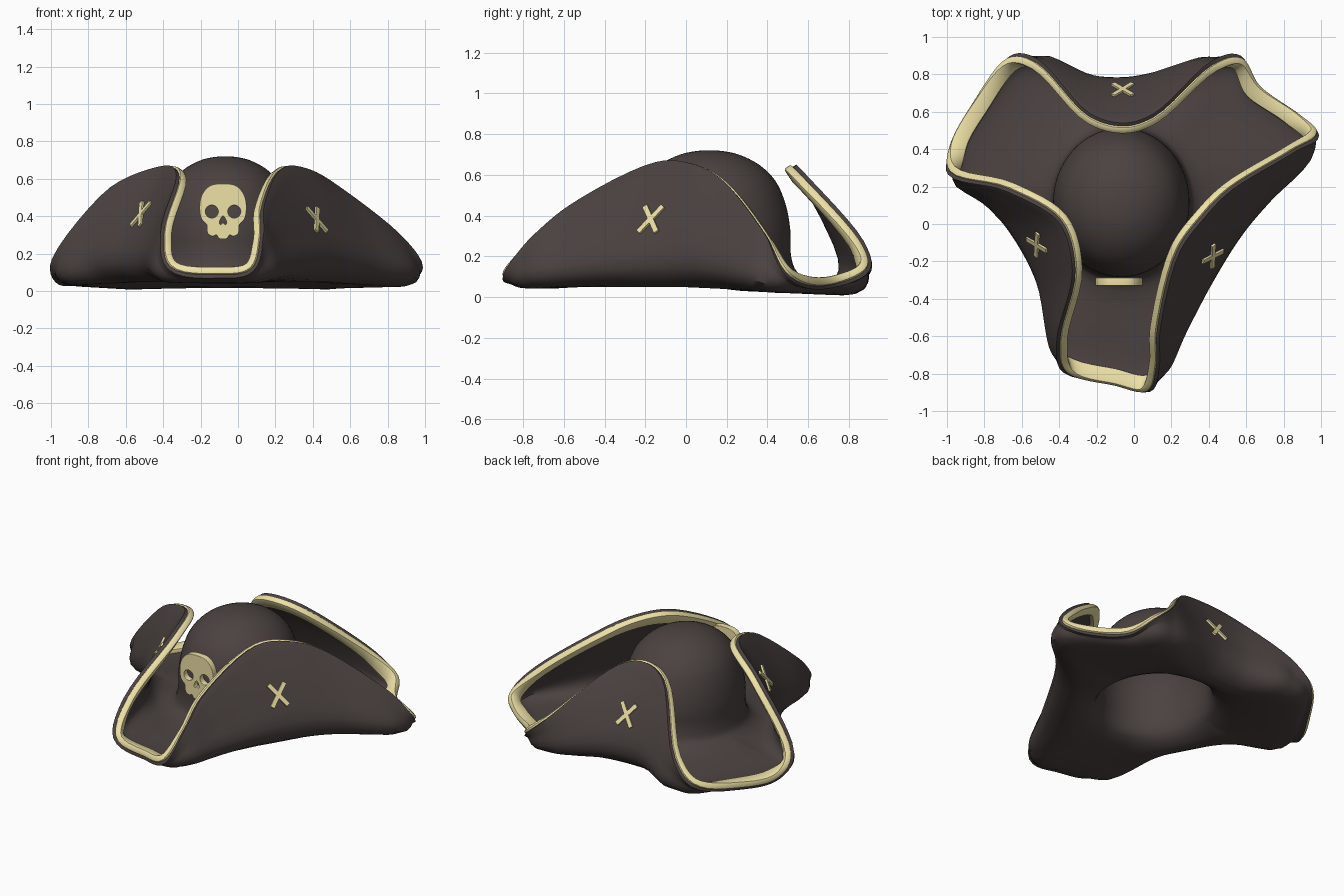
import bpy, math
from mathutils import Vector, Matrix
from mathutils.bvhtree import BVHTree

if "Cube" in bpy.data.objects:
    bpy.data.objects.remove(bpy.data.objects["Cube"])


def material(name, rgb):
    m = bpy.data.materials.new(name)
    m.diffuse_color = (*rgb, 1)
    m.use_nodes = True
    m.node_tree.nodes["Principled BSDF"].inputs["Base Color"].default_value = m.diffuse_color
    return m


FELT = material("dark_felt", (0.07, 0.055, 0.052))
GOLD = material("pale_gold", (0.85, 0.75, 0.38))


def spline(pts, n, closed=False):
    """Centripetal Catmull-Rom through points of any dimension."""
    pts = [Vector(p) for p in pts]
    if closed:
        p = [pts[-1]] + pts + pts[:2]
    else:
        p = [2 * pts[0] - pts[1]] + pts + [2 * pts[-1] - pts[-2]]
    out = []
    for k in range(len(p) - 3):
        q = p[k:k + 4]
        t = [0.0]
        for a, b in zip(q, q[1:]):
            t.append(t[-1] + max((b - a).length, 1e-5) ** 0.5)
        for s in range(n):
            u = t[1] + (t[2] - t[1]) * s / n
            lv = q
            for d in (1, 2):
                lv = [lv[i] * ((t[i + d] - u) / (t[i + d] - t[i]))
                      + lv[i + 1] * ((u - t[i]) / (t[i + d] - t[i])) for i in range(len(lv) - 1)]
            f = (u - t[1]) / (t[2] - t[1])
            out.append(lv[0] * (1 - f) + lv[1] * f)
    if not closed:
        out.append(pts[-1])
    return out


def finish(ob, mat, angle=40):
    bpy.ops.object.select_all(action='DESELECT')
    ob.select_set(True)
    bpy.context.view_layer.objects.active = ob
    ob.data.materials.append(mat)
    bpy.ops.object.convert(target='MESH')
    bpy.ops.object.shade_smooth_by_angle(angle=math.radians(angle))
    return ob


def loft(name, cols, mat, thick, offset, bevel):
    """Closed band of columns, thickened into a shell."""
    n, m = len(cols), len(cols[0])
    faces = [(i * m + j, i * m + j + 1, (i + 1) % n * m + j + 1, (i + 1) % n * m + j)
             for i in range(n) for j in range(m - 1)]
    me = bpy.data.meshes.new(name)
    me.from_pydata([tuple(v) for c in cols for v in c], [], faces)
    ob = bpy.data.objects.new(name, me)
    bpy.context.collection.objects.link(ob)
    w = ob.modifiers.new("weld", 'WELD')
    w.merge_threshold = 0.0001
    s = ob.modifiers.new("shell", 'SOLIDIFY')
    s.thickness, s.offset = thick, offset
    b = ob.modifiers.new("round", 'BEVEL')
    b.width, b.segments, b.limit_method, b.angle_limit = bevel, 2, 'ANGLE', math.radians(60)
    return finish(ob, mat)


# Brim guide: rim x, y, z and fold x, y, anticlockwise from the front left
KEYS = [
    (-.38, -.62, .31, -.42, -.64), (-.35, -.78, .14, -.37, -.77), (-.10, -.85, .105, -.10, -.83),
    (.06, -.88, .13, .08, -.87), (.105, -.75, .28, .16, -.76), (.11, -.56, .44, .26, -.54),
    (.22, -.13, .655, .47, -.16), (.35, .05, .645, .58, .00), (.50, .20, .56, .71, .15),
    (.83, .40, .30, .91, .35), (.96, .49, .14, .97, .48), (.87, .58, .085, .86, .57),
    (.66, .73, .085, .65, .73), (.57, .87, .15, .56, .87), (.43, .84, .27, .40, .86),
    (.11, .56, .59, .08, .77), (-.05, .51, .64, -.05, .75), (-.24, .56, .59, -.22, .76),
    (-.53, .85, .25, -.50, .87), (-.67, .87, .13, -.66, .87), (-.85, .64, .07, -.84, .63),
    (-.97, .42, .08, -.95, .42), (-.97, .29, .18, -.97, .28), (-.66, .20, .55, -.75, .11),
    (-.38, .03, .66, -.60, -.08), (-.30, -.24, .61, -.49, -.30)]
# Crown profile: radius factor, height
CROWN = [(0, .72), (.15, .717), (.35, .70), (.6, .65), (.8, .57), (.92, .46), (.98, .33), (.99, .2), (1.06, .125)]
CX, CY, RX, RY = -.068, .115, .37, .405

hat_cols, trim_cols = [], []
for k in spline(KEYS, 6, True):
    rim = Vector((k[0], k[1], k[2] * .985))
    fold = Vector((k[3], k[4], .065 + .14 * k[2]))
    # Low corners slope gently, so their fold sits further in than the rim
    inward = Vector((CX - fold.x, CY - fold.y, 0)).normalized()
    fold += inward * .075 * max(0, min(1, 1.35 - k[2] / .22))
    mid = (rim + fold) / 2
    a = math.atan2(mid.y - CY, mid.x - CX)
    col = [Vector((CX + RX * f * math.cos(a), CY + RY * f * math.sin(a), z)) for f, z in CROWN]
    low = col[-1].lerp(fold, .6)
    low.z = .085 - .05 * max(0, low.y)
    fold.z -= .03 * max(0, fold.y)
    out = Vector((fold.x - rim.x, fold.y - rim.y, 0))
    if out.length > 1e-4:
        out.normalize()
    half = mid + out * .07 * max(0, rim.z - fold.z - .1)
    path = spline(col + [low, fold, half, rim], 4)
    hat_cols.append(path)
    # Trim follows the last stretch of the brim's inner face
    strip, left = [rim], .075
    for p, q in zip(path[::-1], path[-2::-1]):
        d = (q - p).length
        strip.append(p.lerp(q, min(1, left / d)) if d > 1e-6 else q)
        left -= d
        if left <= 0:
            break
    start, end = strip[-1], rim + (rim - path[-2]).normalized() * .014
    trim_cols.append([start, (start + end) / 2, end])

hat = loft("hat_body", hat_cols, FELT, .036, -1, .008)
loft("brim_trim", trim_cols, GOLD, .042, .25, .01)

# Stitched crosses on the three flaps, seated on the felt by ray cast
tree = BVHTree.FromObject(hat, bpy.context.evaluated_depsgraph_get())
for side, org, ray in (("right", (2, -.17, .38), (-1, 0, 0)),
                       ("left", (-2, -.11, .41), (1, 0, 0)),
                       ("back", (-.06, 2, .36), (0, -1, 0))):
    loc, nor, _, _ = tree.ray_cast(Vector(org), Vector(ray))
    base = Matrix.Translation(loc) @ nor.to_track_quat('Z', 'Y').to_matrix().to_4x4()
    for n, s in enumerate((-1, 1)):
        bpy.ops.mesh.primitive_cube_add(size=1)
        bar = bpy.context.object
        bar.name = f"{side}_cross_bar_{n + 1}"
        bar.matrix_world = base @ Matrix.Rotation(s * math.radians(37), 4, 'Z') @ Matrix.Diagonal((.027, .175, .024, 1))
        finish(bar, GOLD, 30)

# Skull badge: smooth outline with eye and nose holes
half = [(.07, .56), (.112, .51), (.123, .44), (.112, .385), (.085, .355), (.08, .31), (.055, .295), (.035, .303), (.02, .283)]
outline = [(0, .572)] + half + [(0, .28)] + [(-x, z) for x, z in half[::-1]]
nose = [(0, .405), (.022, .365), (.012, .352), (0, .362), (-.012, .352), (-.022, .365)]
eyes = [[(s * .06 + .037 * math.cos(t * math.pi / 4), .425 + .037 * math.sin(t * math.pi / 4)) for t in range(8)]
        for s in (-1, 1)]
cu = bpy.data.curves.new("skull_badge", 'CURVE')
cu.dimensions, cu.fill_mode = '2D', 'BOTH'
cu.extrude, cu.bevel_depth = .018, .003
for loop in [outline, nose] + eyes:
    pts = spline(loop, 4, True)
    sp = cu.splines.new('POLY')
    sp.points.add(len(pts) - 1)
    sp.use_cyclic_u = True
    for p, v in zip(sp.points, pts):
        p.co = (v.x, v.y, 0, 1)
skull = bpy.data.objects.new("skull_badge", cu)
bpy.context.collection.objects.link(skull)
skull.location = (-.08, -.308, 0)
skull.rotation_euler = (math.pi / 2, 0, 0)
finish(skull, GOLD)
